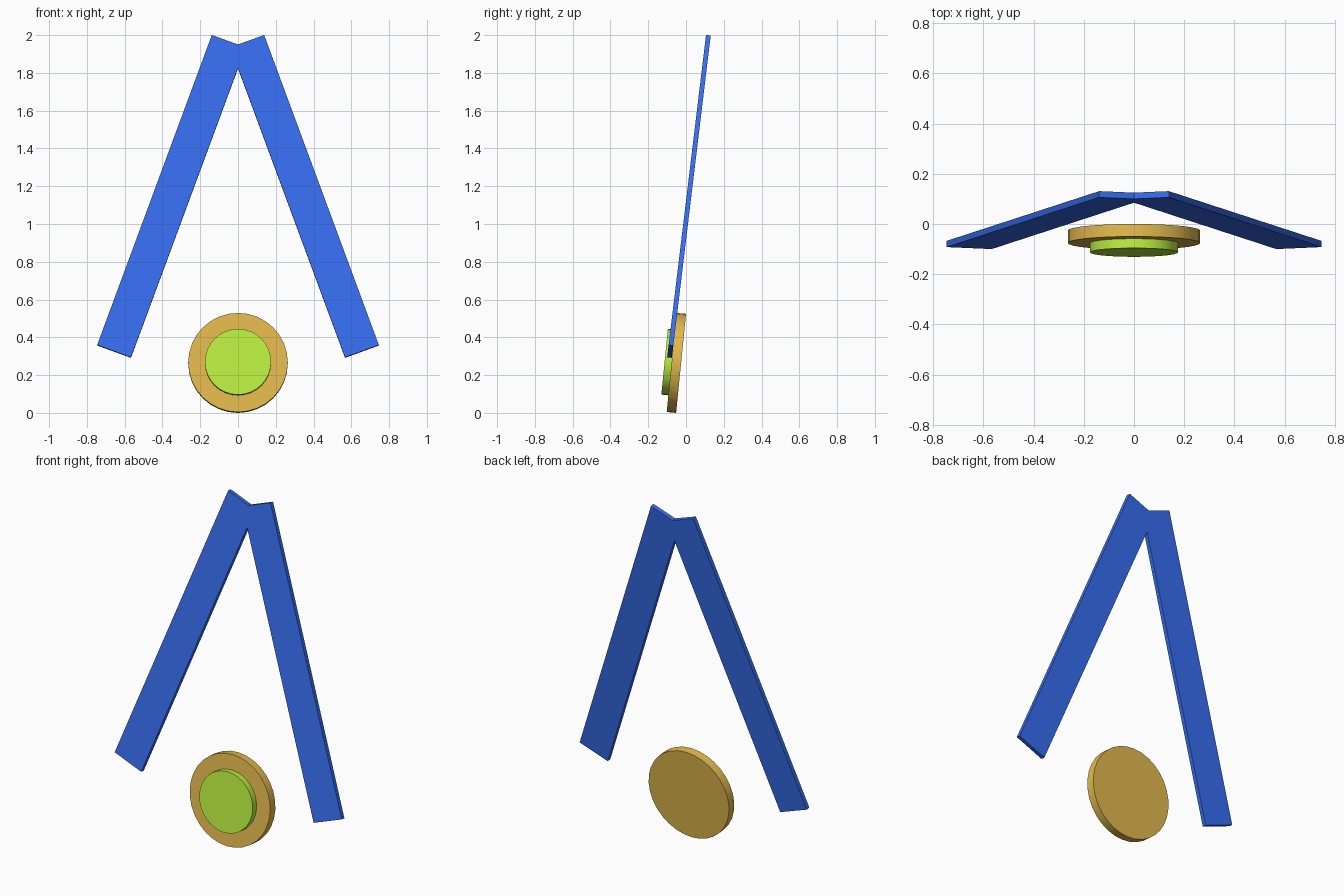
import bpy
from math import pi
from mathutils import Matrix, Vector

if "Cube" in bpy.data.objects:
    bpy.data.objects.remove(bpy.data.objects["Cube"])

STRAP_TILT = 0.12    # lean back of the ribbon
DISC_TILT = 0.10     # lean back of the medal
STRAP_SPREAD = 0.352


def material(name, rgb):
    m = bpy.data.materials.new(name)
    m.diffuse_color = (*rgb, 1)
    m.use_nodes = True
    m.node_tree.nodes["Principled BSDF"].inputs["Base Color"].default_value = m.diffuse_color
    return m


def finish(name, mat, matrix):
    ob = bpy.context.object
    ob.name = name
    ob.data.materials.append(mat)
    ob.matrix_world = Matrix.Identity(4)
    ob.data.transform(matrix)
    return ob


def strap(name, side):
    """Flat ribbon slab, splayed in its own leaning plane."""
    bpy.ops.mesh.primitive_cube_add(size=1)
    finish(name, blue,
           Matrix.Translation((side * 0.3525, 0.0155, 1.146))
           @ Matrix.Rotation(-STRAP_TILT, 4, 'X')
           @ Matrix.Rotation(-side * STRAP_SPREAD, 4, 'Y')
           @ Matrix.Diagonal((0.191, 0.025, 1.761, 1)))


def disc(name, radius, thickness, offset, mat):
    """Coin shape facing forward; offset runs along the medal's axis."""
    bpy.ops.mesh.primitive_cylinder_add(vertices=32, radius=radius, depth=thickness)
    bpy.ops.object.shade_smooth_by_angle()
    lean = Matrix.Rotation(-DISC_TILT, 4, 'X')
    centre = Vector((0, -0.051, 0.2645)) + lean @ Vector((0, -offset, 0))
    finish(name, mat, Matrix.Translation(centre) @ lean @ Matrix.Rotation(pi / 2, 4, 'X'))


blue = material("ribbon_blue", (0.038, 0.155, 0.87))
gold = material("medal_gold", (0.77, 0.49, 0.076))
green = material("inset_green", (0.507, 0.87, 0.052))

# Ribbon
strap("ribbon_left", -1)
strap("ribbon_right", 1)

# Medal and its raised centre
disc("medal_disc", 0.2635, 0.05, 0, gold)
disc("medal_centre", 0.175, 0.0385, 0.0432, green)
